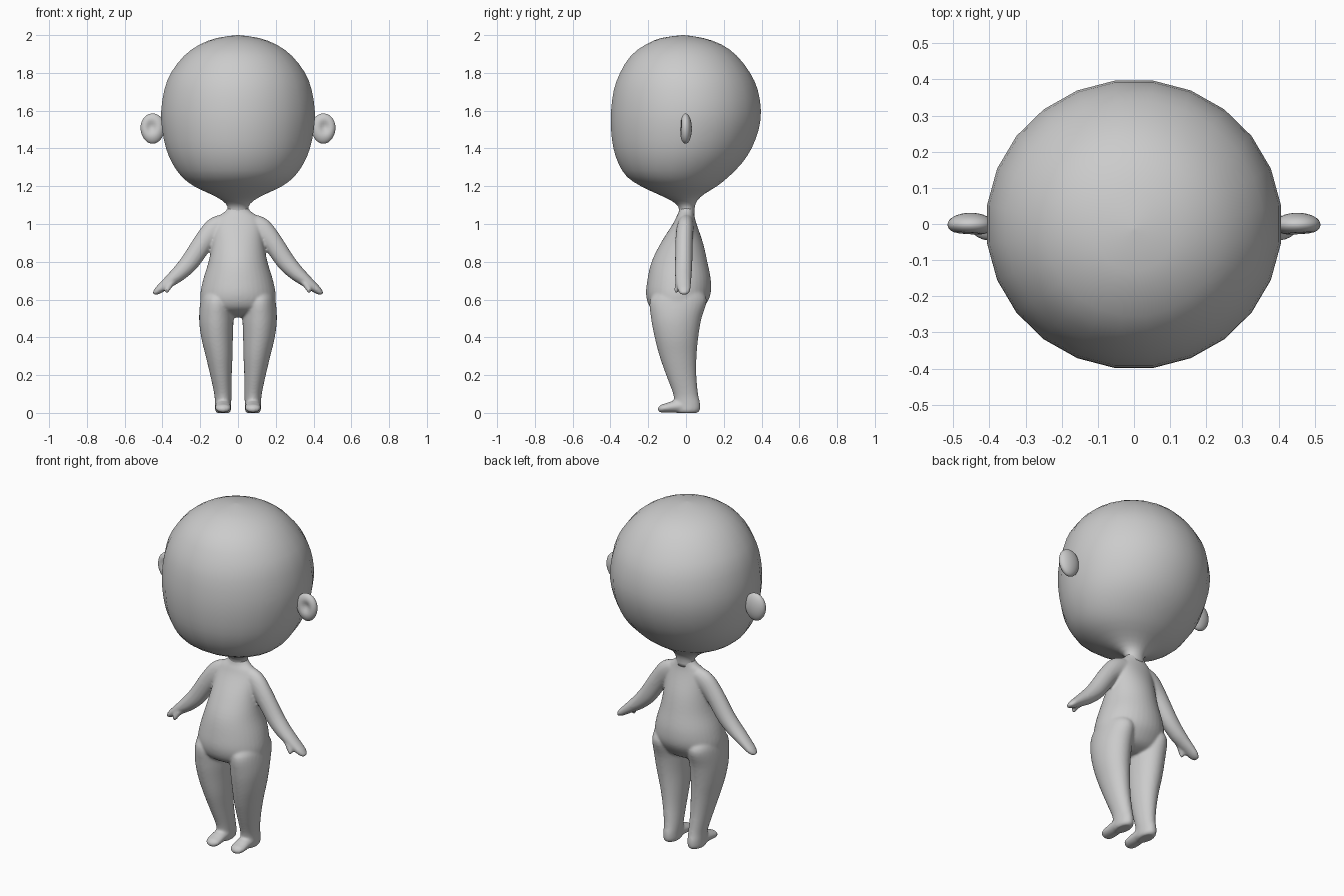
import bpy, bmesh, math
from mathutils import Vector

if "Cube" in bpy.data.objects:
    bpy.data.objects.remove(bpy.data.objects["Cube"])

grey = bpy.data.materials.new("plain_grey")
grey.diffuse_color = (0.6, 0.6, 0.6, 1)
grey.use_nodes = True
grey.node_tree.nodes["Principled BSDF"].inputs["Base Color"].default_value = grey.diffuse_color


def finish(name, bm):
    bmesh.ops.recalc_face_normals(bm, faces=bm.faces)
    me = bpy.data.meshes.new(name)
    bm.to_mesh(me)
    bm.free()
    me.materials.append(grey)
    me.shade_smooth()
    ob = bpy.data.objects.new(name, me)
    bpy.context.collection.objects.link(ob)
    return ob


def refine(rows, n):
    """Catmull-Rom interpolation of the rows."""
    out = []
    for i in range(len(rows) - 1):
        p = [rows[max(i - 1, 0)], rows[i], rows[i + 1], rows[min(i + 2, len(rows) - 1)]]
        for k in range(n):
            t = k / n
            out.append([0.5 * (2 * b + (c - a) * t + (2 * a - 5 * b + 4 * c - d) * t * t
                               + (3 * b - a - 3 * c + d) * t ** 3) for a, b, c, d in zip(*p)])
    return out + [rows[-1]]


def loft(bm, rings, seg):
    """Skin rings given as (centre, half-axis vector u, half-axis vector v)."""
    loops = []
    for c, u, v in rings:
        angles = [2 * math.pi * (k + 0.5) / seg for k in range(seg)]
        loops.append([bm.verts.new(c + u * math.cos(a) + v * math.sin(a)) for a in angles])
    for a, b in zip(loops, loops[1:]):
        for k in range(seg):
            j = (k + 1) % seg
            bm.faces.new((a[k], a[j], b[j], b[k]))
    bm.faces.new(loops[0])
    bm.faces.new(loops[-1])


def upright(rows, n=4):
    """Rows of z, x centre, half width, front y, back y."""
    return [(Vector((x, (f + b) / 2, z)), Vector((max(w, .002), 0, 0)),
             Vector((0, max((b - f) / 2, .002), 0))) for z, x, w, f, b in refine(rows, n)]


def limb(rows, side, n=4):
    """Rows of x, y, z, in-plane half width, depth half width."""
    rows = refine(rows, n)
    rings = []
    for i, (x, y, z, w, d) in enumerate(rows):
        a, b = rows[max(i - 1, 0)], rows[min(i + 1, len(rows) - 1)]
        t = Vector((b[0] - a[0], 0, b[2] - a[2])).normalized()
        rings.append((Vector((x * side, y, z)), Vector((-t.z * side, 0, t.x)) * max(w, .002),
                      Vector((0, max(d, .002), 0))))
    return rings


# Head, tapering into the neck
head = [(2, .005, -.02, -.01), (1.985, .11, -.13, .09), (1.95, .205, -.215, .19),
        (1.89, .288, -.295, .272), (1.8, .358, -.352, .342), (1.71, .393, -.385, .383),
        (1.6, .41, -.4, .4), (1.5, .405, -.4, .388), (1.4, .384, -.387, .35),
        (1.32, .35, -.36, .297), (1.25, .3, -.315, .228), (1.2, .235, -.24, .165),
        (1.16, .15, -.155, .1), (1.125, .085, -.08, .06), (1.09, .055, -.04, .047),
        (1.05, .06, -.037, .045)]
bm = bmesh.new()
loft(bm, upright([(z, 0, w, f, b) for z, w, f, b in head], 2), 24)
finish("head", bm)

# Ears: flattened lobes, narrower below, dished at the front
for side, label in ((1, "left"), (-1, "right")):
    bm = bmesh.new()
    bmesh.ops.create_uvsphere(bm, u_segments=32, v_segments=20, radius=1)
    for v in bm.verts:
        x, y, z = v.co
        dish = .022 * math.exp(-((x - .1) ** 2 + (z - .1) ** 2) / .16) if y < 0 else 0
        v.co = (side * (.452 + .064 * x * (1 + .06 * z)), .033 * y + dish - .002, 1.505 + .08 * z)
    finish("ear_" + label, bm)

# Body: torso, arms, legs and feet fused into one smooth skin
torso = [(1.09, 0, .05, -.035, .043), (1.065, 0, .07, -.038, .043), (1.04, 0, .105, -.05, .045),
         (1, 0, .125, -.07, .056), (.9, 0, .137, -.133, .09), (.8, 0, .156, -.182, .113),
         (.7, 0, .186, -.205, .132), (.62, 0, .2, -.211, .128), (.56, 0, .19, -.19, .095),
         (.525, 0, .15, -.14, .06), (.505, 0, .08, -.08, .01)]
leg = [(.66, .11, .07, -.13, .07), (.6, .113, .085, -.19, .11), (.5, .115, .091, -.185, .082),
       (.4, .111, .084, -.166, .065), (.3, .1, .071, -.14, .056), (.2, .09, .057, -.105, .055),
       (.1, .08, .046, -.068, .064), (.05, .079, .043, -.062, .075), (.015, .079, .042, -.06, .074),
       (0, .079, .034, -.05, .062)]
arm = [(.075, 0, 1.005, .05, .04), (.12, -.005, .975, .06, .045), (.175, -.01, .915, .054, .046),
       (.25, -.012, .805, .05, .046), (.305, -.014, .745, .043, .045), (.35, -.014, .707, .035, .042),
       (.39, -.012, .675, .027, .038), (.425, -.01, .647, .02, .032), (.447, -.01, .63, .009, .018)]
thumb = [(.34, -.035, .705, .018, .018), (.365, -.045, .67, .016, .016), (.378, -.05, .645, .012, .013),
         (.383, -.05, .636, .004, .005)]
bm = bmesh.new()
loft(bm, upright(torso), 40)
for side in (1, -1):
    loft(bm, upright([(z, x * side, w, f, b) for z, x, w, f, b in leg]), 32)
    loft(bm, limb(arm, side), 24)
    loft(bm, limb(thumb, side), 16)
    # foot running forward from the ankle, rounded at the toes
    foot = [(.05, .03, .025), (.0, .04, .034), (-.06, .041, .032), (-.11, .042, .024),
            (-.135, .034, .02), (-.148, .012, .008)]
    loft(bm, [(Vector((.079 * side, y, .002 + max(h, .018))), Vector((w, 0, 0)), Vector((0, 0, h)))
              for y, w, h in refine(foot, 4)], 24)
body = finish("body", bm)
remesh = body.modifiers.new("fuse", 'REMESH')
remesh.mode = 'VOXEL'
remesh.voxel_size = 0.007
remesh.use_smooth_shade = True
soften = body.modifiers.new("soften", 'SMOOTH')
soften.factor = 0.5
soften.iterations = 8
